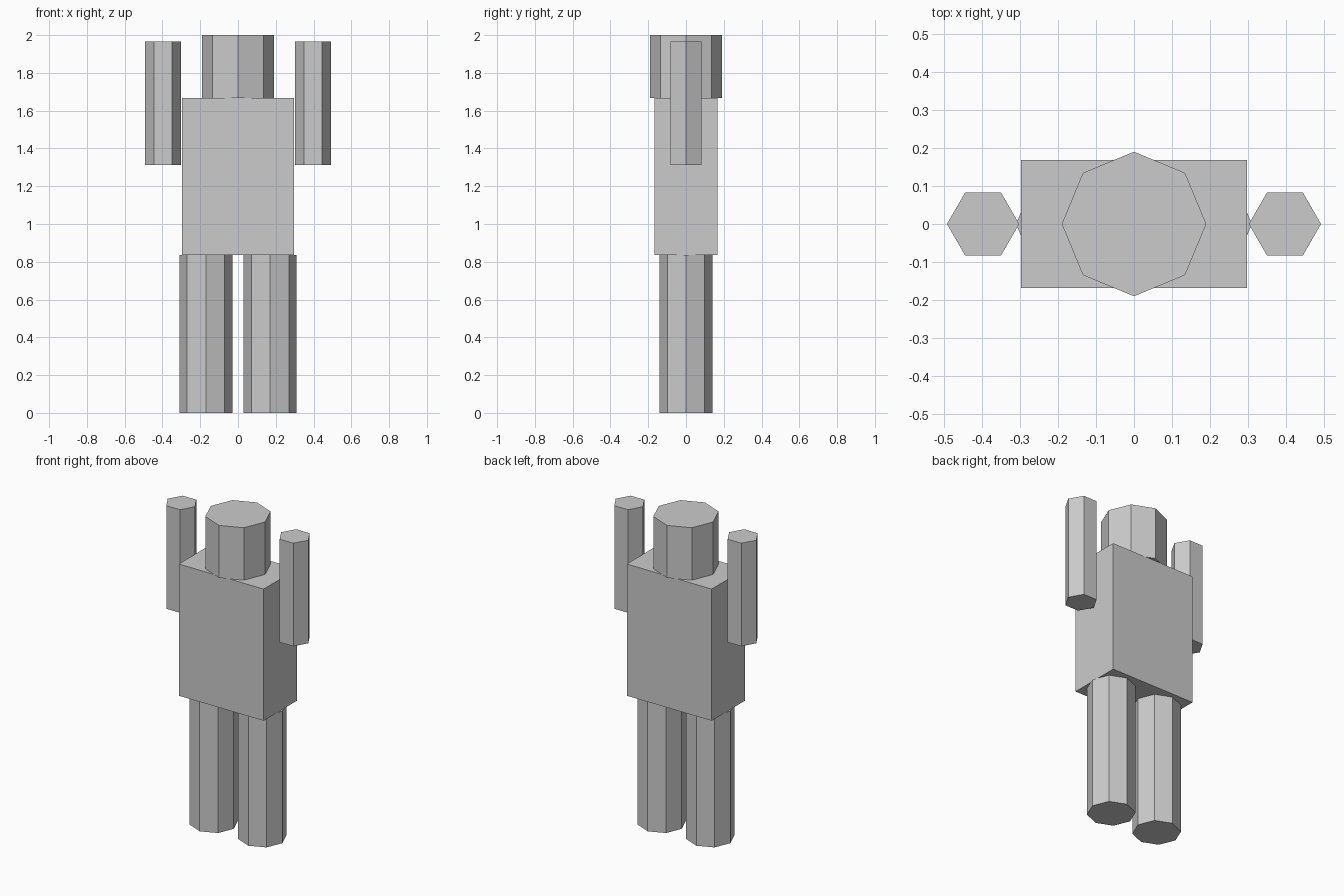
import bpy
import math

# Remove the default cube
default = bpy.data.objects.get("Cube")
if default:
    bpy.data.objects.remove(default, do_unlink=True)

# Single grey material
GREY = (0.6, 0.6, 0.6, 1.0)
grey = bpy.data.materials.new("plain_grey")
grey.use_nodes = True
grey.diffuse_color = GREY
grey.node_tree.nodes["Principled BSDF"].inputs["Base Color"].default_value = GREY


def finish(name):
    obj = bpy.context.object
    obj.name = name
    obj.data.materials.append(grey)
    return obj


def prism(name, sides, radius, x, bottom, top):
    """Upright flat-sided column with a corner pointing along +x."""
    bpy.ops.mesh.primitive_cylinder_add(
        vertices=sides, radius=radius, depth=top - bottom,
        location=(x, 0, (bottom + top) / 2),
        rotation=(0, 0, math.pi / 2))
    return finish(name)


HIP, SHOULDER, TOP = 0.835, 1.668, 2.0

# Torso block
bpy.ops.mesh.primitive_cube_add(size=1, location=(0, 0, (HIP + SHOULDER) / 2))
torso = finish("torso")
torso.scale = (0.594, 0.336, SHOULDER - HIP)

# Octagonal head
prism("head", 8, 0.19, 0, SHOULDER, TOP)

# Raised hexagonal arms and octagonal legs
for side, sign in (("left", 1), ("right", -1)):
    prism(side + "_arm", 6, 0.095, sign * 0.397, 1.313, 1.965)
    prism(side + "_leg", 8, 0.14, sign * 0.17, 0, HIP)
